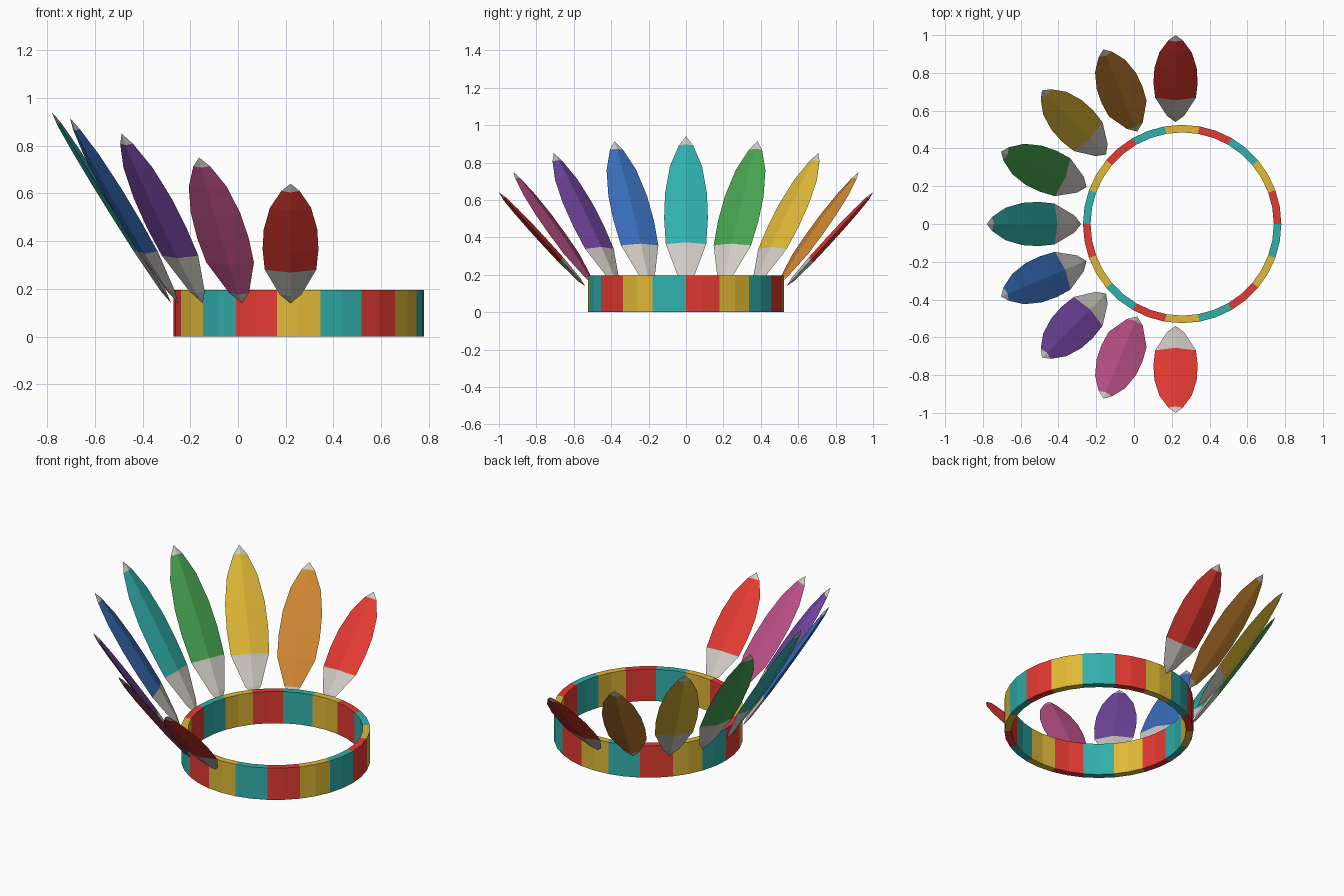
import bpy, bmesh, math
from mathutils import Vector

if "Cube" in bpy.data.objects:
    bpy.data.objects.remove(bpy.data.objects["Cube"])


def make_mat(name, rgb):
    def lin(c):
        c /= 255
        return c / 12.92 if c <= 0.04045 else ((c + 0.055) / 1.055) ** 2.4
    m = bpy.data.materials.new(name)
    m.diffuse_color = (*[lin(c) for c in rgb], 1)
    m.use_nodes = True
    m.node_tree.nodes["Principled BSDF"].inputs["Base Color"].default_value = m.diffuse_color
    return m


MATS = {n: make_mat(n, c) for n, c in {
    "red": (228, 58, 50), "pink": (192, 82, 138), "purple": (118, 72, 164),
    "blue": (58, 112, 190), "teal": (48, 176, 172), "green": (70, 162, 80),
    "yellow": (224, 185, 55), "orange": (208, 136, 50), "white": (208, 203, 195)}.items()}


def finish(name, bm, mats):
    bmesh.ops.recalc_face_normals(bm, faces=bm.faces[:])
    me = bpy.data.meshes.new(name)
    bm.to_mesh(me)
    bm.free()
    for m in mats:
        me.materials.append(MATS[m])
    ob = bpy.data.objects.new(name, me)
    bpy.context.collection.objects.link(ob)
    return ob


# Headband: 36-sided ring, colour changes every 20 degrees
N, CX = 36, 0.255
bm = bmesh.new()
loops = []
for i in range(N):
    a = 2 * math.pi * i / N
    loops.append([bm.verts.new((CX + r * math.cos(a), r * math.sin(a), z))
                  for r, z in ((0.525, 0), (0.525, 0.195), (0.485, 0.195), (0.485, 0))])
for i in range(N):
    p, q = loops[i], loops[(i + 1) % N]
    for k in range(4):
        f = bm.faces.new((p[k], q[k], q[(k + 1) % 4], p[(k + 1) % 4]))
        f.material_index = (i // 2) % 3
finish("headband", bm, ["red", "yellow", "teal"])

# Feather outline: (fraction of length, half width); diamond cross-section
PROFILE = [(0.07, 0.045), (0.28, 0.108), (0.45, 0.117), (0.62, 0.112),
           (0.80, 0.086), (0.94, 0.038)]


def feather(name, colour, root, tip, short_base):
    bm = bmesh.new()
    axis = tip - root
    side = Vector((0, 0, 1)).cross(axis).normalized()
    normal = side.cross(axis).normalized()
    rings = []
    for t, w in PROFILE:
        c = root + axis * t
        h = 0.005 + w * 0.12
        rings.append([bm.verts.new(c + o) for o in
                      (side * w, normal * h, -side * w, -normal * h)])
    ends = bm.verts.new(root), bm.verts.new(tip)
    for k in range(4):
        j = (k + 1) % 4
        bm.faces.new((ends[0], rings[0][k], rings[0][j])).material_index = 1
        bm.faces.new((ends[1], rings[-1][k], rings[-1][j])).material_index = 1
        for n in range(len(rings) - 1):
            f = bm.faces.new((rings[n][k], rings[n][j], rings[n + 1][j], rings[n + 1][k]))
            # pale quill end
            f.material_index = 1 if n == 0 and not short_base else 0
    finish(name, bm, [colour, "white"])


# Fan of nine feathers from front, round the left side, to back
COLOURS = ["red", "pink", "purple", "blue", "teal", "green", "yellow", "orange", "red"]
TIP_Z = [0.64, 0.75, 0.85, 0.915, 0.94]
for i, col in enumerate(COLOURS):
    a = math.radians(270 - 22.5 * i)
    step = min(i, 8 - i)
    out = Vector((math.cos(a), math.sin(a), 0))
    mid = Vector((0.22, 0, 0))
    root = mid + out * (0.54 - 0.01 * step) + Vector((0, 0, 0.14))
    tip = mid + out + Vector((0, 0, TIP_Z[step]))
    feather(f"feather_{i + 1}", col, root, tip, step == 1)
